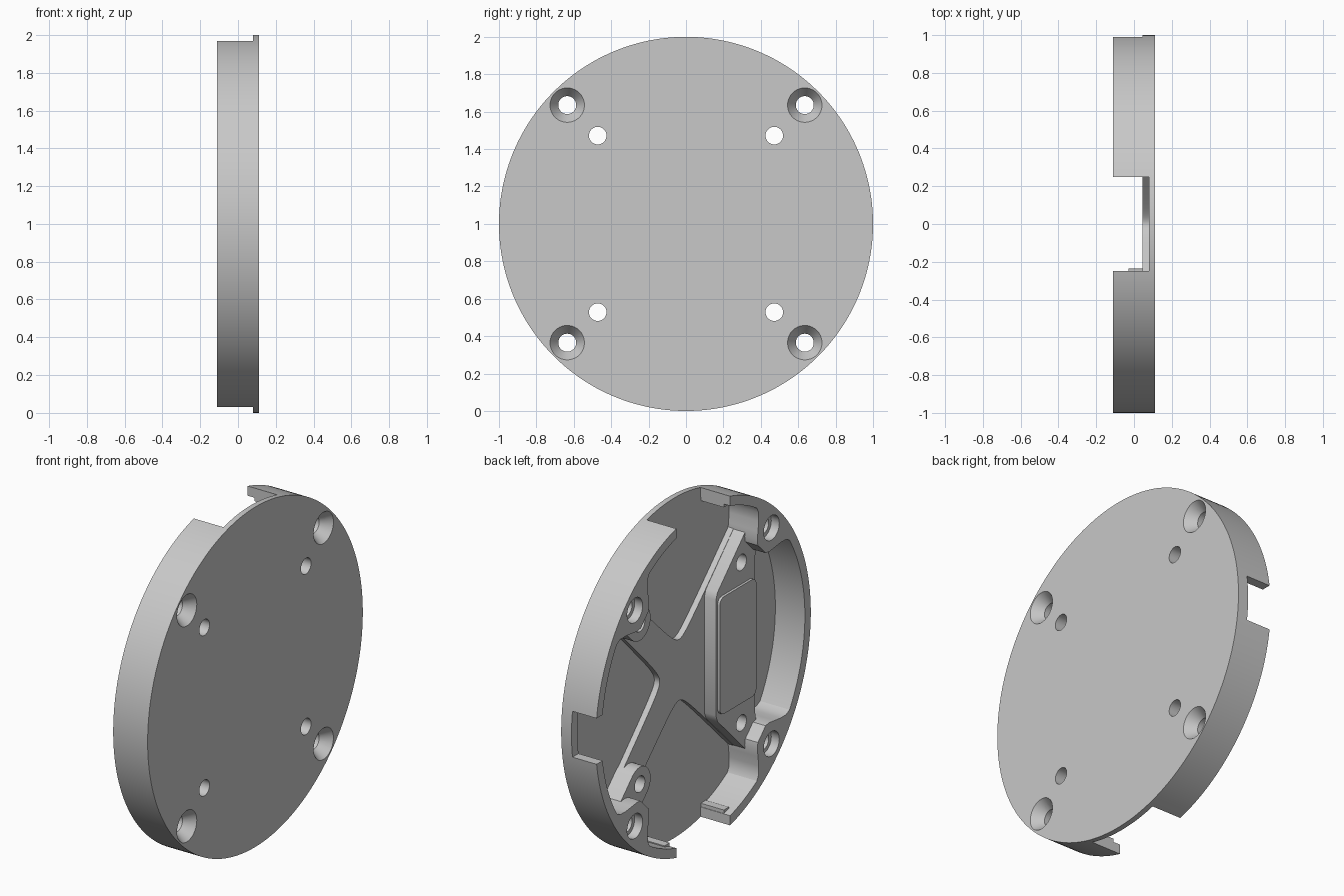
import bpy, bmesh, math
from math import sin, cos, pi, sqrt
from mathutils import Matrix, Vector

cube = bpy.data.objects.get("Cube")
if cube:
    bpy.data.objects.remove(cube)

GREY = (0.58, 0.58, 0.58, 1)
mat = bpy.data.materials.new("light grey")
mat.use_nodes = True
mat.diffuse_color = GREY
mat.node_tree.nodes["Principled BSDF"].inputs["Base Color"].default_value = GREY

# Key depths along x, from the outer face to the open rim
OUTER, FLOOR, RIB, DECK, PAD, RIM = 0.112, 0.08, 0.045, -0.03, -0.045, -0.112
SINK = 0.09   # raised parts start slightly inside the base plate
BOSS, MOUNT = 0.635, 0.472
N = 192
SIGNS = [(a, b) for a in (1, -1) for b in (1, -1)]


def finish(name, bm):
    bmesh.ops.recalc_face_normals(bm, faces=bm.faces)
    mesh = bpy.data.meshes.new(name)
    bm.to_mesh(mesh)
    bm.free()
    mesh.materials.append(mat)
    ob = bpy.data.objects.new(name, mesh)
    ob.location.z = 1
    bpy.context.collection.objects.link(ob)
    return ob


def bridge(bm, a, b):
    for i in range(len(a)):
        j = (i + 1) % len(a)
        bm.faces.new((a[i], a[j], b[j], b[i]))


def loop(bm, x, pts):
    return [bm.verts.new((x, y, z)) for y, z in pts]


def prism(name, pts, x0, x1):
    """Extrude a (y, z) outline along x."""
    bm = bmesh.new()
    a, b = loop(bm, x0, pts), loop(bm, x1, pts)
    bridge(bm, a, b)
    bm.faces.new(a)
    bm.faces.new(b)
    return finish(name, bm)


def circle(r, n=N, y=0, z=0):
    return [(y + r * cos(2 * pi * i / n), z + r * sin(2 * pi * i / n)) for i in range(n)]


def rect(y0, y1, z0, z1, r=0.0):
    if not r:
        return [(y0, z0), (y1, z0), (y1, z1), (y0, z1)]
    pts = []
    corners = [(y1 - r, z1 - r), (y0 + r, z1 - r), (y0 + r, z0 + r), (y1 - r, z0 + r)]
    for k, (cy, cz) in enumerate(corners):
        for i in range(7):
            a = (k + i / 6) * pi / 2
            pts.append((cy + r * cos(a), cz + r * sin(a)))
    return pts


def lathes(name, profile, centres):
    """Closed round cutters from an (x, radius) profile at each centre."""
    bm = bmesh.new()
    for y, z in centres:
        rings = [loop(bm, x, circle(r, 40, y, z)) for x, r in profile]
        for a, b in zip(rings, rings[1:]):
            bridge(bm, a, b)
        bm.faces.new(rings[0])
        bm.faces.new(rings[-1])
    return finish(name, bm)


def cut(ob, cutters):
    bpy.context.view_layer.objects.active = ob
    for c in cutters:
        m = ob.modifiers.new("cut", "BOOLEAN")
        m.operation = "DIFFERENCE"
        m.solver = "EXACT"
        m.object = c
        bpy.ops.object.modifier_apply(modifier=m.name)


# Cutters: countersunk and counterbored screw holes, plain mounting holes
screw_cut = lathes("screw_hole_cutter",
                   [(0.2, 0.092), (OUTER, 0.092), (0.05, 0.048), (-0.06, 0.048),
                    (-0.06, 0.072), (-0.2, 0.072)],
                   [(a * BOSS, b * BOSS) for a, b in SIGNS])
mount_cut = lathes("mount_hole_cutter", [(0.2, 0.047), (-0.2, 0.047)],
                   [(a * MOUNT, b * MOUNT) for a, b in SIGNS])
gap_cut = prism("gap_cutter", rect(-0.25, 0.25, -1.2, 1.2), -0.3, 0.3)
notch_cut = prism("notch_cutter", rect(0.8, 1.2, -0.135, 0.135), -0.3, RIB)
cutters = [screw_cut, mount_cut, gap_cut, notch_cut]
parts = []

# Round base plate
plate = prism("base_plate", circle(1), FLOOR, OUTER)
cut(plate, [screw_cut, mount_cut])
parts.append(plate)


# Rim wall, swelling smoothly inward into a screw boss on each diagonal
def inner_radius(a):
    off = abs((a % (pi / 2)) - pi / 4)
    t = min(1, max(0, (0.23 - off) / 0.17))
    return 0.945 - 0.175 * t * t * (3 - 2 * t)


angles = [2 * pi * i / N for i in range(N)]
inner = [(inner_radius(a) * cos(a), inner_radius(a) * sin(a)) for a in angles]
bm = bmesh.new()
loops = [loop(bm, RIM, circle(1)), loop(bm, FLOOR, circle(1)),
         loop(bm, FLOOR, inner), loop(bm, RIM, inner)]
for i in range(4):
    bridge(bm, loops[i], loops[(i + 1) % 4])
wall = finish("rim_wall", bm)
cut(wall, [screw_cut, gap_cut, notch_cut])
parts.append(wall)

# Small lips inside the four wall ends
for a, b in SIGNS:
    y, z = sorted((a * 0.252, a * 0.30)), sorted((b * 0.89, b * 0.93))
    parts.append(prism("wall_end_lip", rect(*y, *z), -0.07, SINK))

# Diagonal cross ribs with rounded inner corners
outline = []
for k in range(4):
    c, s = cos(k * pi / 2), sin(k * pi / 2)
    for i in range(-20, 21):
        t = 0.53 * (i / 20) * abs(i / 20)
        d = 0.13 + sqrt(t * t + 0.05 ** 2)
        outline.append((d * c - t * s, d * s + t * c))
ribs = prism("cross_ribs", outline, RIB, SINK)
cut(ribs, [screw_cut, mount_cut])
parts.append(ribs)
parts.append(prism("rib_web", rect(-0.3, -0.12, -0.22, 0.22), RIB, SINK))

# Raised deck on one side, carrying two mounting holes and a thin pad
half = [(-0.235, 0.34), (-0.25, 0.38), (-0.52, 0.65), (-0.67, 0.6), (-0.61, 0.52), (-0.6, 0.46)]
deck = prism("raised_deck", half + [(y, -z) for y, z in reversed(half)], DECK, SINK)
cut(deck, [mount_cut, screw_cut])
parts.append(deck)
parts.append(prism("deck_pad", rect(-0.59, -0.25, -0.345, 0.345, 0.04), PAD, DECK + 0.01))

# Mounting blocks on the other side, round-nosed and running into the bosses
for side in (1, -1):
    pts = []
    for i in range(17):
        a = pi / 2 + pi * i / 16
        pts.append((0.667 + 0.1 * cos(a), 0.1 * sin(a)))
    pts += [(0.82, -0.1), (0.82, 0.1)]
    q = sqrt(0.5)
    pts = [(q * (u - v), side * q * (u + v)) for u, v in pts]
    block = prism("mounting_block", pts, DECK, SINK)
    cut(block, [mount_cut, screw_cut])
    parts.append(block)

for c in cutters:
    bpy.data.objects.remove(c)

# Smooth the curves, keep the machined edges sharp
bpy.ops.object.select_all(action="DESELECT")
for ob in parts:
    ob.select_set(True)
bpy.context.view_layer.objects.active = plate
bpy.ops.object.shade_smooth_by_angle(angle=math.radians(30))
